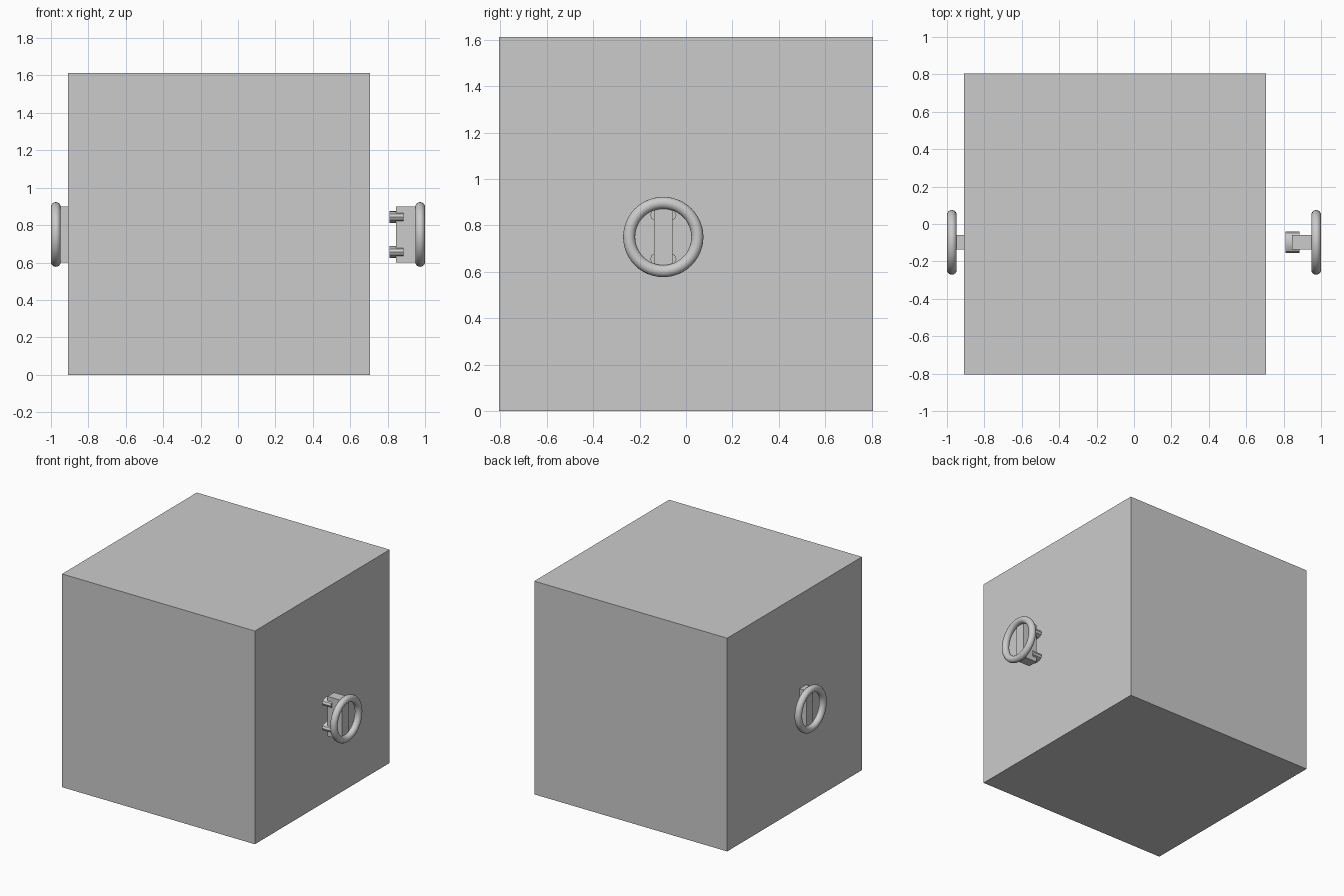
import bpy
from math import pi, radians

if "Cube" in bpy.data.objects:
    bpy.data.objects.remove(bpy.data.objects["Cube"])

CY, CZ = -0.098, 0.75   # handle centre


def box(name, x0, x1, y0, y1, z0, z1):
    bpy.ops.mesh.primitive_cube_add(size=1, location=((x0 + x1) / 2, (y0 + y1) / 2, (z0 + z1) / 2))
    ob = bpy.context.object
    ob.name = name
    ob.scale = (x1 - x0, y1 - y0, z1 - z0)
    bpy.ops.object.transform_apply(location=False, rotation=False, scale=True)
    return ob


def handle(side, s):
    # grip ring
    bpy.ops.mesh.primitive_torus_add(major_radius=0.147, minor_radius=0.026,
                                     major_segments=48, minor_segments=16,
                                     location=(s * 0.974, CY, CZ), rotation=(0, pi / 2, 0))
    bpy.context.object.name = side + "_handle_ring"
    bpy.ops.object.shade_smooth()

    # upright mounting bar behind the ring
    xs = sorted((s * 0.845, s * 0.965))
    box(side + "_handle_bar", *xs, CY - 0.039, CY + 0.039, CZ - 0.15, CZ + 0.15)

    # two oval pegs towards the box
    for label, dz in (("upper", 0.094), ("lower", -0.094)):
        bpy.ops.mesh.primitive_cylinder_add(vertices=12, radius=1, depth=1,
                                            location=(s * 0.847, CY, CZ + dz),
                                            rotation=(0, pi / 2, 0))
        peg = bpy.context.object
        peg.name = f"{side}_{label}_peg"
        peg.scale = (0.032, 0.057, 0.074)
        bpy.ops.object.transform_apply(location=False, rotation=True, scale=True)
        bpy.ops.object.shade_smooth_by_angle(angle=radians(35))


# main block, off centre so the right handle floats clear of it
box("main_block", -0.908, 0.705, -0.805, 0.805, 0, 1.612)

for side, s in (("left", -1), ("right", 1)):
    handle(side, s)
